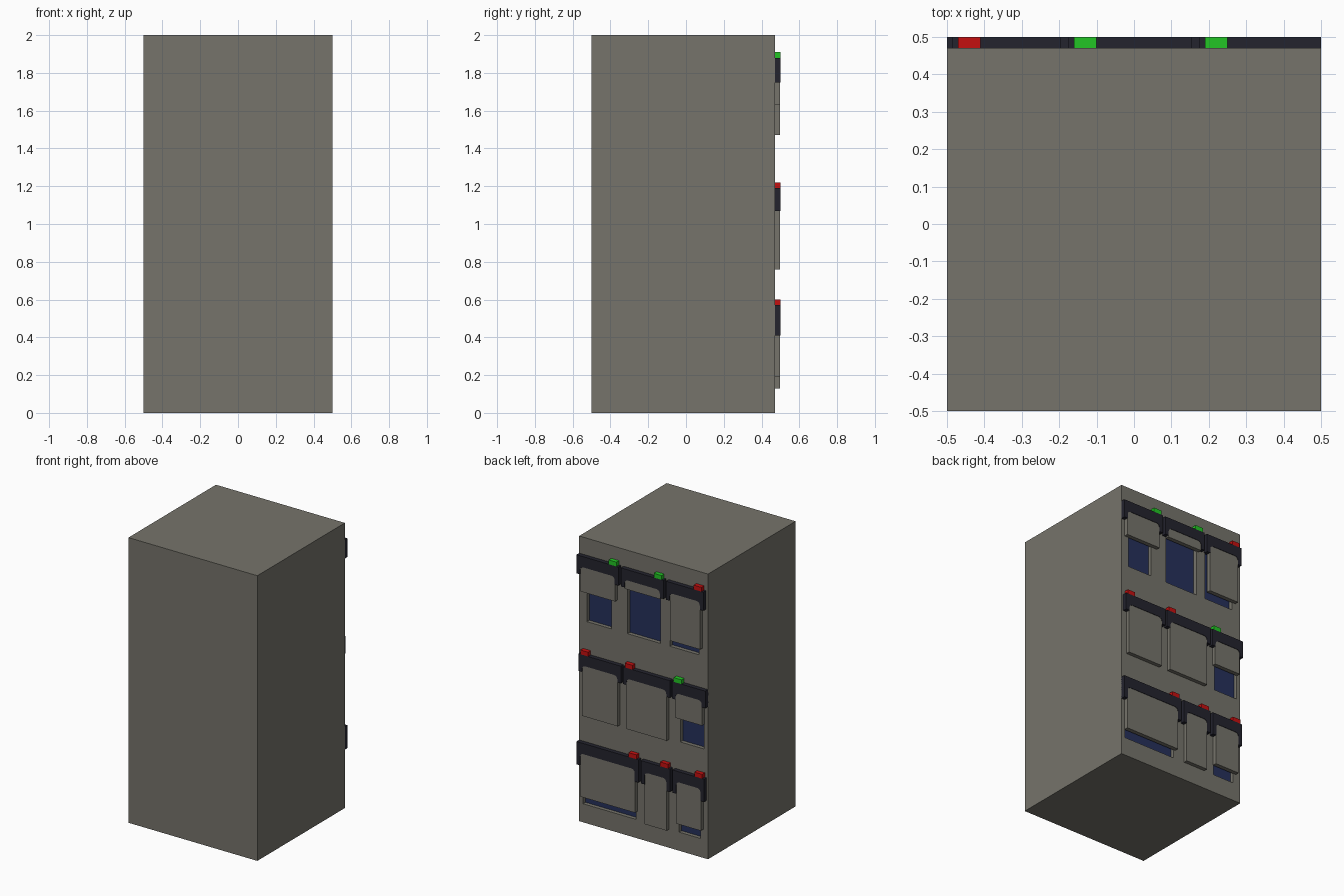
import bpy, bmesh, math

if "Cube" in bpy.data.objects:
    bpy.data.objects.remove(bpy.data.objects["Cube"])

BACK, OUT, DEEP = 0.47, 0.5, 0.44   # cabinet back plane, fittings front, recess floor


def material(name, rgb):
    m = bpy.data.materials.new(name)
    m.diffuse_color = (*rgb, 1)
    m.use_nodes = True
    m.node_tree.nodes["Principled BSDF"].inputs["Base Color"].default_value = m.diffuse_color
    return m


GREY = material("warm_grey", (0.18, 0.173, 0.147))
BLACK = material("blue_black", (0.017, 0.017, 0.027))
BLUE = material("dark_blue", (0.019, 0.030, 0.105))
GREEN = material("green_light", (0.016, 0.56, 0.018))
RED = material("red_light", (0.56, 0.005, 0.005))


def finish(bm, name, mat):
    bmesh.ops.recalc_face_normals(bm, faces=bm.faces)
    me = bpy.data.meshes.new(name)
    bm.to_mesh(me)
    bm.free()
    ob = bpy.data.objects.new(name, me)
    bpy.context.collection.objects.link(ob)
    me.materials.append(mat)
    return ob


def prism(name, points, y0, y1, mat):
    """Extrude an (x, z) outline along y."""
    bm = bmesh.new()
    face = bm.faces.new([bm.verts.new((x, y0, z)) for x, z in points])
    ext = bmesh.ops.extrude_face_region(bm, geom=[face])
    for v in ext["geom"]:
        if isinstance(v, bmesh.types.BMVert):
            v.co.y = y1
    return finish(bm, name, mat)


def box(name, x0, x1, y0, y1, z0, z1, mat):
    return prism(name, [(x0, z0), (x1, z0), (x1, z1), (x0, z1)], y0, y1, mat)


def arch(name, x0, x1, top, foot):
    """Black hood: a band with two short legs and rounded inner corners."""
    leg, band, r = 0.028, 0.075, 0.025
    a, b, h = x0 + leg, x1 - leg, top - band
    pts = [(x0, foot), (x0, top), (x1, top), (x1, foot), (b, foot)]
    for i in range(4):                       # right inner corner
        t = math.radians(30 * i)
        pts.append((b - r + r * math.cos(t), h - r + r * math.sin(t)))
    for i in range(4):                       # left inner corner
        t = math.radians(90 + 30 * i)
        pts.append((a + r + r * math.cos(t), h - r + r * math.sin(t)))
    pts.append((a, foot))
    return prism(name, pts, BACK - 0.005, OUT, BLACK)


# Rows: hood top, leg bottom, window bottom, then units
# unit: hood x0,x1 | shutter bottom | window x0,x1 | light x0 | light colour
ROWS = [
    (1.88, 1.75, 1.415, [
        (0.175, 0.50, 1.63, 0.25, 0.44, 0.19, GREEN),
        (-0.175, 0.155, 1.74, -0.13, 0.125, -0.16, GREEN),
        (-0.485, -0.195, 1.47, -0.43, -0.205, -0.47, RED)]),
    (1.19, 1.07, 0.765, [
        (0.155, 0.485, 0.76, 0.21, 0.43, 0.41, RED),
        (-0.225, 0.14, 0.76, -0.18, 0.09, 0.065, RED),
        (-0.50, -0.24, 0.94, -0.47, -0.285, -0.315, GREEN)]),
    (0.57, 0.41, 0.13, [
        (0.02, 0.50, 0.19, 0.06, 0.47, 0.035, RED),
        (-0.225, 0.0, 0.13, -0.18, -0.045, -0.21, RED),
        (-0.49, -0.245, 0.20, -0.44, -0.275, -0.475, RED)]),
]

# Cabinet body
body = box("cabinet_body", -0.5, 0.5, -0.5, BACK, 0, 2, GREY)

cutter_bm = bmesh.new()
for r, (top, foot, sill, units) in enumerate(ROWS):
    for c, (x0, x1, low, wx0, wx1, lx, lamp) in enumerate(units):
        tag = f"_{r + 1}_{c + 1}"
        arch("shutter_hood" + tag, x0, x1, top, foot)
        box("shutter" + tag, x0 + 0.027, x1 - 0.027, BACK - 0.003, OUT - 0.003,
            low, top - 0.04, GREY)
        box("status_light" + tag, lx, lx + 0.06, BACK - 0.003, OUT,
            top, top + 0.03, lamp)
        # Recessed window: opening cut from the body, thin pane at the bottom
        box("window_pane" + tag, wx0, wx1, DEEP - 0.003, DEEP + 0.003,
            sill, top - 0.1, BLUE)
        cube = bmesh.ops.create_cube(cutter_bm, size=1)["verts"]
        for v in cube:
            v.co.x = wx0 if v.co.x < 0 else wx1
            v.co.y = DEEP if v.co.y < 0 else OUT + 0.1
            v.co.z = sill if v.co.z < 0 else top - 0.1

cutter = finish(cutter_bm, "window_cutter", GREY)
mod = body.modifiers.new("window_openings", "BOOLEAN")
mod.operation = "DIFFERENCE"
mod.solver = "EXACT"
mod.object = cutter
bpy.context.view_layer.objects.active = body
body.select_set(True)
bpy.ops.object.modifier_apply(modifier=mod.name)
bpy.data.objects.remove(cutter)
